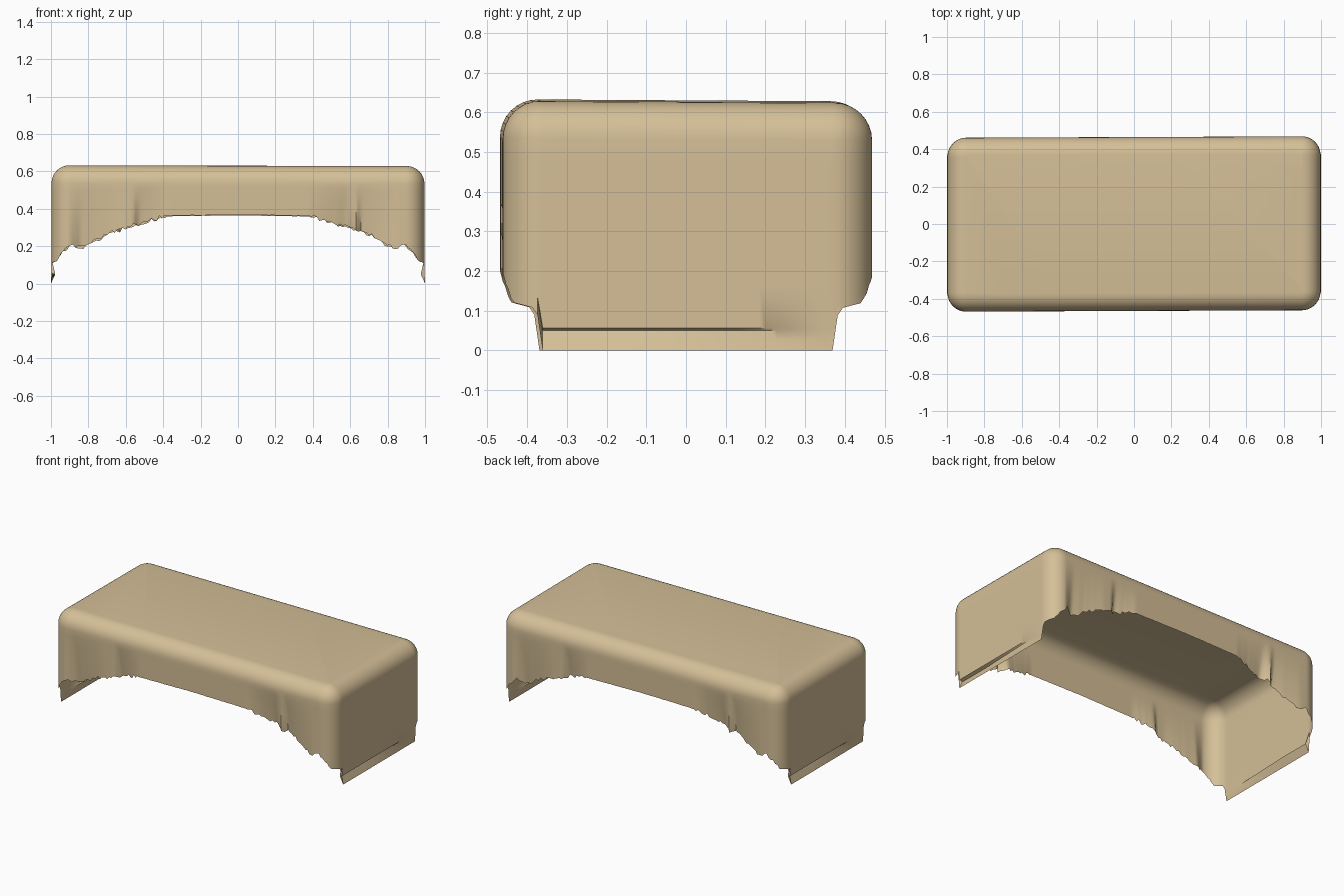
import bpy, bmesh, math, random
from mathutils import Vector

random.seed(4)
cube = bpy.data.objects.get("Cube")
if cube:
    bpy.data.objects.remove(cube, do_unlink=True)

HX, HY, CORNER, EDGE, TOP = 0.997, 0.465, 0.1, 0.095, 0.632
WALL_TOP = TOP - EDGE

# Rim height along the long sides (by |x|) and along the ends (by |y|)
SIDE_RIM = [(0.0, 0.37), (0.38, 0.365), (0.5, 0.33), (0.6, 0.3), (0.7, 0.265),
            (0.8, 0.21), (0.85, 0.195), (0.88, 0.22), (0.93, 0.18), (0.97, 0.125)]
END_RIM = [(0.0, 0.004), (0.368, 0.004), (0.376, 0.09), (0.39, 0.112), (0.44, 0.125)]
# Inward dents at the rim of a long side
DENTS = [(-0.9, 0), (-0.84, 0.035), (-0.62, 0), (-0.555, 0), (-0.53, 0.035), (-0.38, 0),
         (0.38, 0), (0.58, 0.04), (0.63, 0), (0.66, 0.035), (0.85, 0)]


def interp(table, v):
    if v <= table[0][0]:
        return table[0][1]
    for (a, p), (b, q) in zip(table, table[1:]):
        if v <= b:
            return p + (q - p) * (v - a) / (b - a)
    return table[-1][1]


def quarter_outline():
    """Straight runs and rounded corners of the footprint, as point and normal."""
    pts = []
    cx, cy = HX - CORNER, HY - CORNER
    corners = [(cx, cy), (-cx, cy), (-cx, -cy), (cx, -cy)]
    for i, (x, y) in enumerate(corners):
        for k in range(13):
            a = math.pi / 2 * (i + k / 12)
            n = Vector((math.cos(a), math.sin(a), 0))
            pts.append((Vector((x, y, 0)) + n * CORNER, n))
        nx, ny = corners[(i + 1) % 4]
        start = pts[-1][0]
        end = Vector((nx, ny, 0)) + n * CORNER
        count = int((end - start).length / 0.014)
        pts += [(start.lerp(end, k / count), n) for k in range(1, count)]
    return pts


def rim_height(p):
    x, y = abs(p.x), abs(p.y)
    if y <= 0.44:
        return interp(END_RIM, y)
    # Torn, stepped rim away from the straight middle
    stepped = round(x / 0.05) * 0.05 if 0.38 < x < 0.87 else x
    jag = 0.009 if x > 0.38 else 0.001
    return interp(SIDE_RIM, 0.6 * stepped + 0.4 * x) + random.uniform(-jag, jag)


def tilt(v):
    """Slight lean and skew of the whole cover."""
    k = max(0, v.z / TOP)
    return Vector((v.x, v.y + 0.004 * v.x, v.z - k * (0.002 * v.x + 0.006 * v.y)))


outline = quarter_outline()
rims = [rim_height(p) for p, n in outline]
bm = bmesh.new()
rings = []

# Rounded upper edge
for k in range(9):
    a = math.pi / 2 * (1 - k / 8)
    rings.append([bm.verts.new(tilt(p - n * EDGE * (1 - math.cos(a))
                  + Vector((0, 0, WALL_TOP + EDGE * math.sin(a))))) for p, n in outline])

# Walls down to the torn rim, with dents and the folded lip at each end
for t in (0.12, 0.3, 0.5, 0.7, 0.893, 0.906, 0.95, 1.0):
    ring = []
    for (p, n), zb in zip(outline, rims):
        z = WALL_TOP + (zb - WALL_TOP) * t
        inward = 0
        if abs(n.y) > 0.99:
            along = p.x if p.y < 0 else -p.x
            inward = interp(DENTS, along) * max(0, t - 0.05)
        elif abs(n.x) > 0.99 and abs(p.y) < 0.366:
            along = p.y if p.x > 0 else -p.y
            fold = min(1, max(0, (0.34 - along) / 0.5))
            if t == 0.906:
                inward = 0.02 * fold
            elif t == 0.95:
                inward = 0.009 * fold
            elif t == 1.0:
                inward = -0.003
        ring.append(bm.verts.new(tilt(p - n * inward + Vector((0, 0, z)))))
    rings.append(ring)

for upper, lower in zip(rings, rings[1:]):
    for i in range(len(upper)):
        j = (i + 1) % len(upper)
        bm.faces.new((upper[i], lower[i], lower[j], upper[j]))
bm.faces.new(rings[0])

# Rest the lowest point on the ground
low = min(v.co.z for v in bm.verts)
bmesh.ops.translate(bm, verts=bm.verts, vec=(0, 0, -low))

mesh = bpy.data.meshes.new("draped_cover")
bm.to_mesh(mesh)
bm.free()
cover = bpy.data.objects.new("draped_cover", mesh)
bpy.context.collection.objects.link(cover)

# Tan cloth colour
tan = bpy.data.materials.new("tan")
tan.use_nodes = True
colour = (0.66, 0.52, 0.31, 1)
tan.diffuse_color = colour
tan.node_tree.nodes["Principled BSDF"].inputs["Base Color"].default_value = colour
mesh.materials.append(tan)

bpy.ops.object.select_all(action="DESELECT")
cover.select_set(True)
bpy.context.view_layer.objects.active = cover
bpy.ops.object.shade_smooth_by_angle(angle=math.radians(40))
